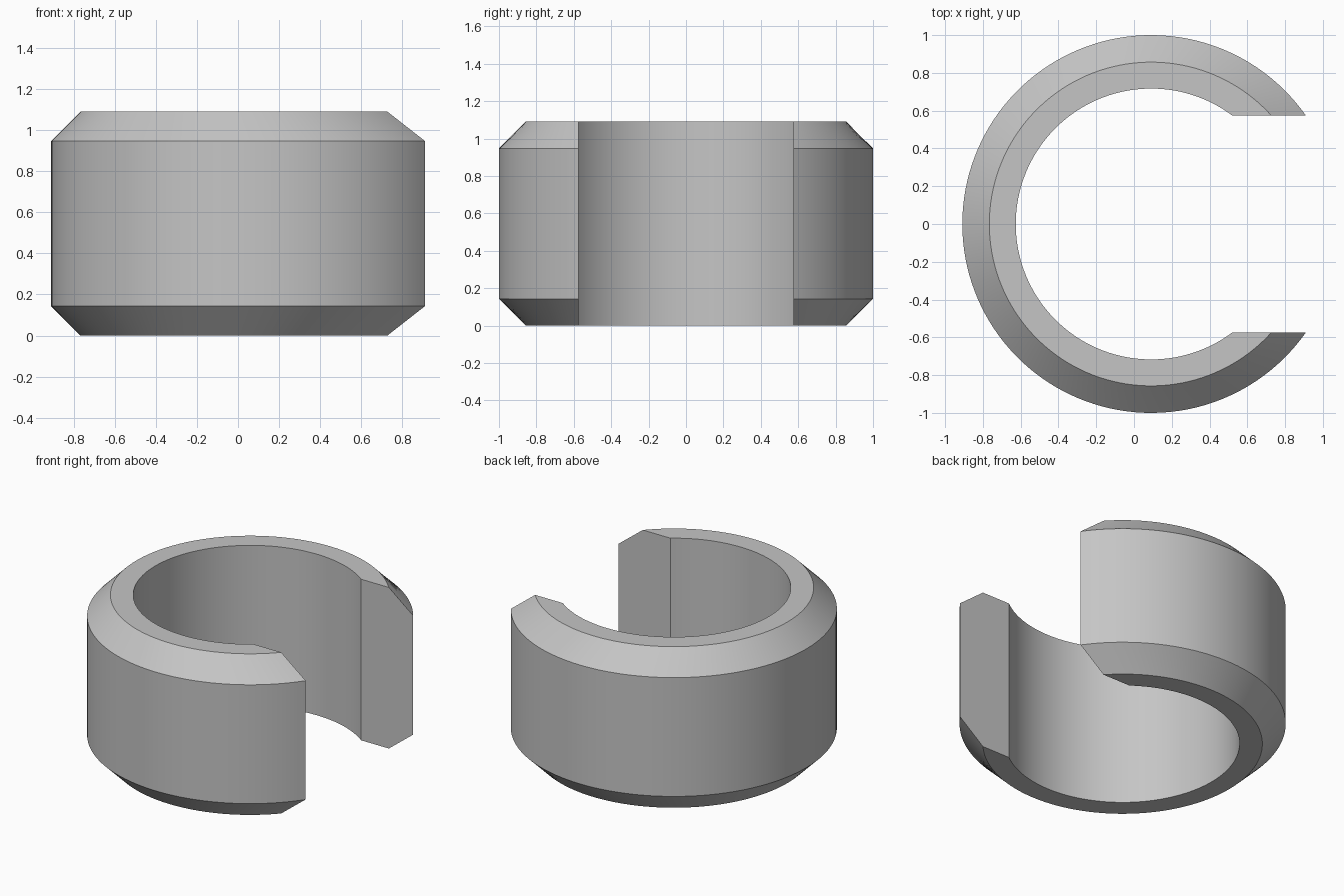
import bpy, bmesh, math

cube = bpy.data.objects.get("Cube")
if cube:
    bpy.data.objects.remove(cube, do_unlink=True)

HEIGHT = 1.09
OUTER, INNER = 1.0, 0.717
CHAMFER = 0.143
HALF_GAP = 0.575      # half width of the slot
CENTRE_X = 0.091
STEPS = 112

# Plain grey metal
grey = bpy.data.materials.new("grey metal")
grey.use_nodes = True
colour = (0.56, 0.56, 0.56, 1)
grey.diffuse_color = colour
grey.node_tree.nodes["Principled BSDF"].inputs["Base Color"].default_value = colour

# Cross-section of the band as radius and height
profile = [
    (INNER, 0), (OUTER - CHAMFER, 0), (OUTER, CHAMFER),
    (OUTER, HEIGHT - CHAMFER), (OUTER - CHAMFER, HEIGHT), (INNER, HEIGHT),
]


def arc(bm, radius, z):
    """Arc that stops on both flat walls of the slot."""
    start = math.asin(HALF_GAP / radius)
    sweep = 2 * (math.pi - start)
    angles = [start + sweep * i / STEPS for i in range(STEPS + 1)]
    return [bm.verts.new((CENTRE_X + radius * math.cos(a), radius * math.sin(a), z))
            for a in angles]


# Sweep the section round the ring and close its two ends
bm = bmesh.new()
arcs = [arc(bm, r, z) for r, z in profile]
for a, b in zip(arcs, arcs[1:] + arcs[:1]):
    for i in range(STEPS):
        bm.faces.new((a[i], a[i + 1], b[i + 1], b[i]))
for end in (0, -1):
    bm.faces.new([a[end] for a in arcs])
bmesh.ops.recalc_face_normals(bm, faces=bm.faces)

mesh = bpy.data.meshes.new("split_ring")
bm.to_mesh(mesh)
bm.free()
mesh.materials.append(grey)
ring = bpy.data.objects.new("split_ring", mesh)
bpy.context.collection.objects.link(ring)

# Smooth round the band, sharp at chamfers and ends
bpy.ops.object.select_all(action="DESELECT")
ring.select_set(True)
bpy.context.view_layer.objects.active = ring
bpy.ops.object.shade_smooth_by_angle(angle=math.radians(30))
